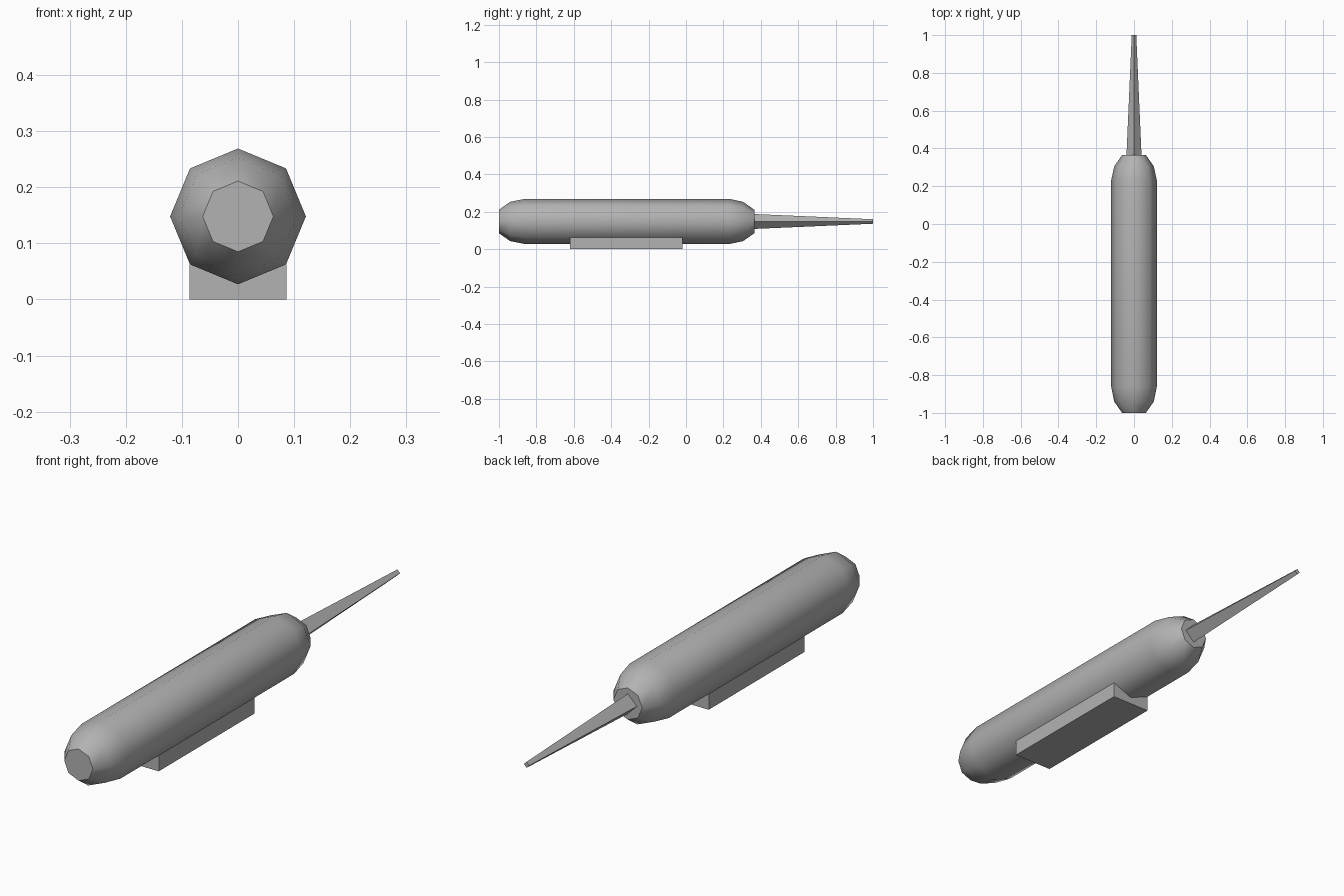
import bpy
import bmesh
from math import cos, sin, tau, radians

cube = bpy.data.objects.get("Cube")
if cube:
    bpy.data.objects.remove(cube, do_unlink=True)

AXIS_Z = 0.148

grey = bpy.data.materials.new("plain_grey")
grey.use_nodes = True
colour = (0.45, 0.45, 0.45, 1)
grey.diffuse_color = colour
grey.node_tree.nodes["Principled BSDF"].inputs["Base Color"].default_value = colour


def finish(name, bm):
    """Turn a bmesh into a named object with angle-based smooth shading."""
    bmesh.ops.recalc_face_normals(bm, faces=bm.faces)
    mesh = bpy.data.meshes.new(name)
    bm.to_mesh(mesh)
    bm.free()
    mesh.materials.append(grey)
    obj = bpy.data.objects.new(name, mesh)
    bpy.context.collection.objects.link(obj)
    bpy.ops.object.select_all(action="DESELECT")
    obj.select_set(True)
    bpy.context.view_layer.objects.active = obj
    bpy.ops.object.shade_smooth_by_angle(angle=radians(50))
    return obj


def turned(name, profile, sides):
    """Capped solid around the long axis from (y, radius) pairs."""
    bm = bmesh.new()
    rings = [[bm.verts.new((r * cos(tau * i / sides), y, AXIS_Z + r * sin(tau * i / sides)))
              for i in range(sides)] for y, r in profile]
    for a, b in zip(rings, rings[1:]):
        for i in range(sides):
            j = (i + 1) % sides
            bm.faces.new((a[i], a[j], b[j], b[i]))
    bm.faces.new(rings[0])
    bm.faces.new(rings[-1])
    return finish(name, bm)


# Eight-sided body with rounded shoulders and flat ends
turned("body", [(-1, 0.063), (-0.94, 0.105), (-0.86, 0.121),
                (0.23, 0.121), (0.305, 0.105), (0.365, 0.063)], 8)

# Tapering four-sided tail spike
turned("tail_spike", [(0.36, 0.04), (1, 0.012)], 4)

# Flat mounting block under the body
bm = bmesh.new()
bmesh.ops.create_cube(bm, size=1)
for v in bm.verts:
    v.co = (v.co.x * 0.172, v.co.y * 0.6 - 0.32, (v.co.z + 0.5) * 0.0625)
finish("mounting_block", bm)
